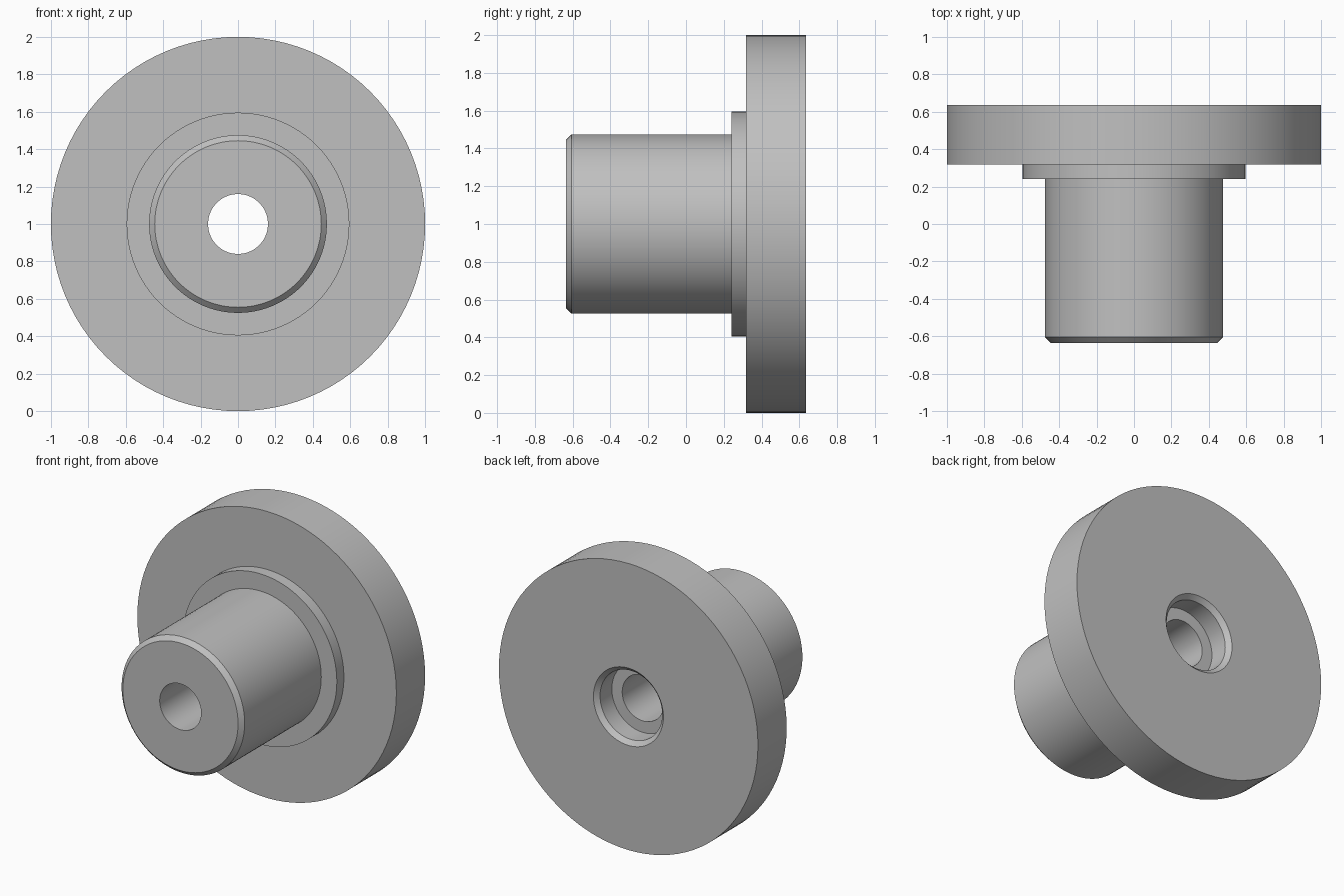
import bpy
import bmesh
from math import pi, radians
from mathutils import Matrix, Vector

cube = bpy.data.objects.get("Cube")
if cube:
    bpy.data.objects.remove(cube)

SEGMENTS = 96

# Plain grey material
grey = bpy.data.materials.new("grey")
grey.use_nodes = True
colour = (0.53, 0.53, 0.53, 1)
grey.diffuse_color = colour
grey.node_tree.nodes["Principled BSDF"].inputs["Base Color"].default_value = colour


def turned(name, profile, material):
    """Revolve a closed (radius, y) profile around the horizontal y axis."""
    bm = bmesh.new()
    verts = [bm.verts.new((r, y, 0)) for r, y in profile]
    edges = [bm.edges.new((v, verts[i - 1])) for i, v in enumerate(verts)]
    bmesh.ops.spin(bm, geom=verts + edges, cent=(0, 0, 0), axis=(0, 1, 0),
                   angle=2 * pi, steps=SEGMENTS, use_merge=True)
    bmesh.ops.remove_doubles(bm, verts=bm.verts, dist=0.0001)
    bmesh.ops.recalc_face_normals(bm, faces=bm.faces)
    bmesh.ops.transform(bm, matrix=Matrix.Translation(Vector((0, 0, 1))),
                        verts=bm.verts)
    mesh = bpy.data.meshes.new(name)
    bm.to_mesh(mesh)
    bm.free()
    mesh.materials.append(material)
    obj = bpy.data.objects.new(name, mesh)
    bpy.context.collection.objects.link(obj)
    bpy.ops.object.select_all(action="DESELECT")
    obj.select_set(True)
    bpy.context.view_layer.objects.active = obj
    bpy.ops.object.shade_smooth_by_angle(angle=radians(30))
    return obj


front, back = -0.635, 0.635
bore, counterbore, shaft, collar, flange = 0.16, 0.24, 0.475, 0.595, 1.0
chamfer = 0.03

turned("flanged_bushing", [
    # shaft with chamfered nose
    (bore, front), (shaft - chamfer, front), (shaft, front + chamfer),
    # collar
    (shaft, 0.24), (collar, 0.24),
    # flange
    (collar, 0.318), (flange, 0.318), (flange, back),
    # chamfered counterbore down to the through bore
    (counterbore + chamfer, back), (counterbore, back - chamfer),
    (counterbore, back - 0.16), (bore, back - 0.16),
], grey)
